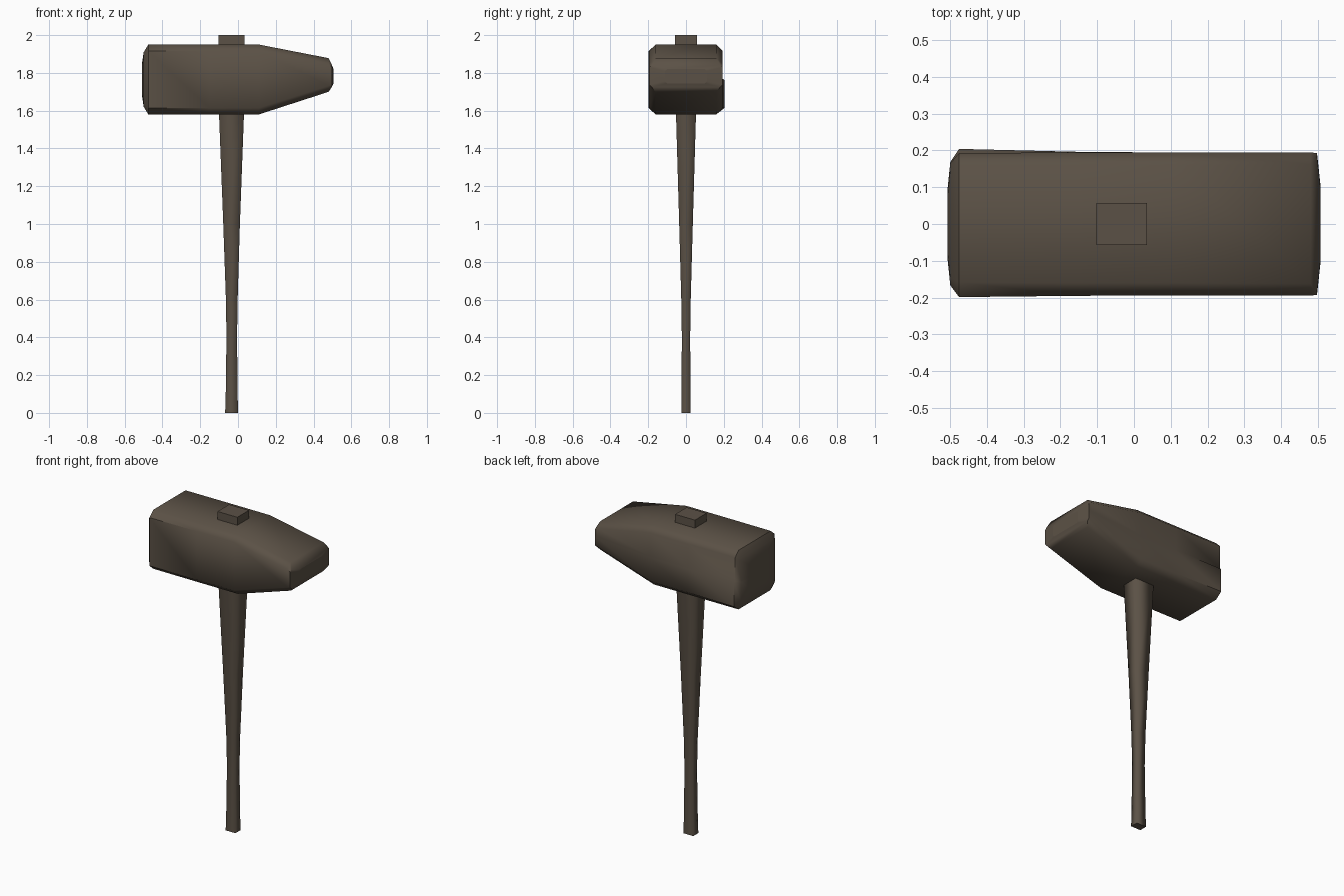
import bpy, bmesh, math

if "Cube" in bpy.data.objects:
    bpy.data.objects.remove(bpy.data.objects["Cube"])

brown = bpy.data.materials.new("dark_brown")
brown.diffuse_color = (0.105, 0.083, 0.061, 1)
brown.use_nodes = True
brown.node_tree.nodes["Principled BSDF"].inputs["Base Color"].default_value = brown.diffuse_color


def loft(name, rings):
    """Skin a closed solid through rings of equal point count."""
    bm = bmesh.new()
    loops = [[bm.verts.new(p) for p in ring] for ring in rings]
    n = len(loops[0])
    for a, b in zip(loops, loops[1:]):
        for i in range(n):
            j = (i + 1) % n
            bm.faces.new((a[i], a[j], b[j], b[i])).smooth = True
    for end in (loops[0], loops[-1]):
        bm.faces.new(end)
        for i in range(n):
            bm.edges.get((end[i], end[(i + 1) % n])).smooth = False
    bmesh.ops.recalc_face_normals(bm, faces=bm.faces)
    mesh = bpy.data.meshes.new(name)
    bm.to_mesh(mesh)
    bm.free()
    mesh.materials.append(brown)
    ob = bpy.data.objects.new(name, mesh)
    bpy.context.collection.objects.link(ob)
    return ob


def head_ring(x, hy, z0, z1, c, flare):
    """Chamfered rectangle; the flare opens a small step in the back side."""
    zm = (z0 + z1) / 2
    pts = [(-hy + c, z0), (hy - c, z0), (hy + flare, z0 + c),
           (hy + flare, zm - 0.004), (hy, zm + 0.004),
           (hy, z1 - c), (hy - c, z1), (-hy + c, z1),
           (-hy - flare / 2, z1 - c), (-hy - flare / 2, z0 + c)]
    return [(x, y, z) for y, z in pts]


def rect_ring(z, x0, x1, hy):
    return [(x0, -hy, z), (x1, -hy, z), (x1, hy, z), (x0, hy, z)]


# hammer head: striking face on the left, wedge on the right
head = loft("hammer_head", [
    head_ring(-0.507, 0.09, 1.67, 1.86, 0.02, 0.0),
    head_ring(-0.499, 0.165, 1.62, 1.91, 0.02, 0.003),
    head_ring(-0.475, 0.193, 1.58, 1.95, 0.034, 0.011),
    head_ring(-0.15, 0.194, 1.58, 1.95, 0.034, 0.002),
    head_ring(0.11, 0.194, 1.58, 1.95, 0.034, 0.0),
    head_ring(0.48, 0.194, 1.70, 1.878, 0.032, 0.0),
    head_ring(0.497, 0.193, 1.725, 1.842, 0.012, 0.0),
    head_ring(0.506, 0.11, 1.745, 1.82, 0.01, 0.0),
])
bpy.ops.object.select_all(action='DESELECT')
head.select_set(True)
bpy.context.view_layer.objects.active = head
bpy.ops.object.shade_smooth_by_angle(angle=math.radians(47))

# tapered handle, flared a little at the foot
loft("handle", [
    rect_ring(0.0, -0.068, 0.0, 0.025),
    rect_ring(0.1, -0.065, -0.002, 0.024),
    rect_ring(0.4, -0.061, -0.005, 0.022),
    rect_ring(0.6, -0.064, -0.002, 0.025),
    rect_ring(1.0, -0.078, 0.01, 0.036),
    rect_ring(1.62, -0.102, 0.033, 0.054),
])

# handle end showing above the head
stub = loft("handle_end", [
    rect_ring(1.9, -0.102, 0.035, 0.057),
    rect_ring(2.0, -0.102, 0.035, 0.057),
])
for poly in stub.data.polygons:
    poly.use_smooth = False
